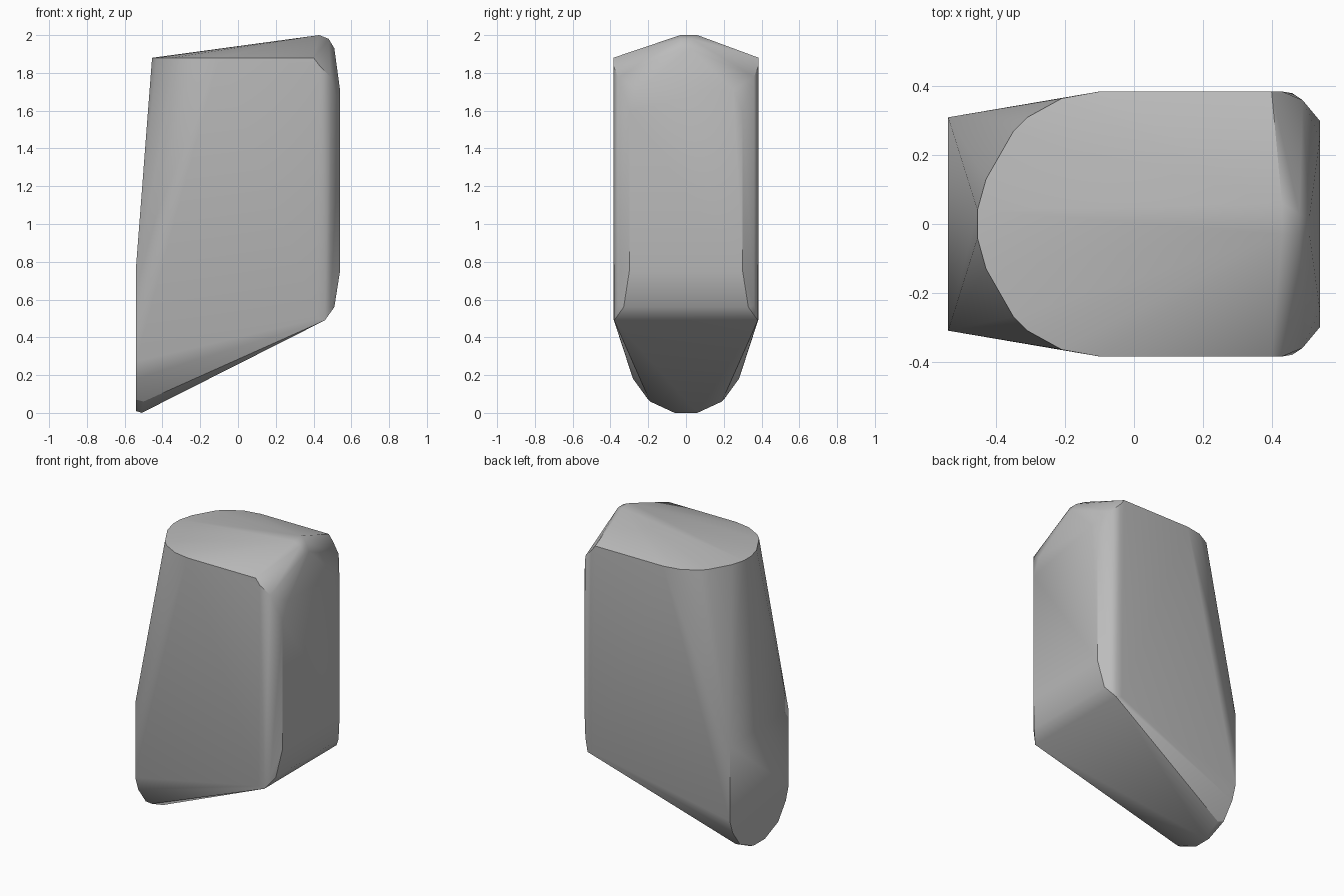
import bpy
import bmesh
import math

default_cube = bpy.data.objects.get("Cube")
if default_cube:
    bpy.data.objects.remove(default_cube, do_unlink=True)


def make_material(name, value):
    """One flat grey material."""
    material = bpy.data.materials.new(name)
    material.use_nodes = True
    colour = (value, value, value, 1.0)
    material.diffuse_color = colour
    material.node_tree.nodes["Principled BSDF"].inputs["Base Color"].default_value = colour
    return material


def mirrored(points):
    """Repeat every point on both sides of the centre plane."""
    return [(x, side * y, z) for x, y, z in points for side in (-1, 1)]


def convex_object(name, points, material, smooth_angle):
    """Wrap the points in a tight convex skin with soft shallow edges."""
    mesh = bpy.data.meshes.new(name)
    bm = bmesh.new()
    for point in points:
        bm.verts.new(point)
    hull = bmesh.ops.convex_hull(bm, input=bm.verts[:])
    loose = {item for item in hull["geom_interior"] + hull["geom_unused"]
             if isinstance(item, bmesh.types.BMVert)}
    bmesh.ops.delete(bm, geom=list(loose), context="VERTS")
    bmesh.ops.dissolve_limit(bm, angle_limit=math.radians(0.5),
                             verts=bm.verts[:], edges=bm.edges[:])
    bmesh.ops.recalc_face_normals(bm, faces=bm.faces[:])
    bm.to_mesh(mesh)
    bm.free()
    mesh.materials.append(material)
    body = bpy.data.objects.new(name, mesh)
    bpy.context.collection.objects.link(body)
    bpy.ops.object.select_all(action="DESELECT")
    bpy.context.view_layer.objects.active = body
    body.select_set(True)
    bpy.ops.object.shade_smooth_by_angle(angle=math.radians(smooth_angle))
    return body


# Flat end with a rounded lower outline: (y, z) half profile
low_end_profile = [(.31, .77), (.31, .27), (.28, .18), (.2, .07), (.06, .01)]
low_end = [(-.54, y, z) for y, z in low_end_profile]

# Keel line of the sloping underside
keel = [(-.51, .06, 0), (-.5, .19, .06)]

# Rounded rim of the top: (x, y) half outline at one height
rim_height = 1.88
rim_outline = [(-.455, .04), (-.43, .13), (-.35, .27), (-.31, .31),
               (-.21, .365), (-.1, .385), (.4, .385)]
rim = [(x, y, rim_height) for x, y in rim_outline]

# Upright end: flat panel, then rounded vertical corners
panel = [(.54, .3, .75), (.54, .3, 1.6), (.54, .25, 1.71)]
corners = [(.49, .36, .57), (.49, .36, 1.78),
           (.42, .385, .5), (.43, .385, 1.84),
           (.51, .33, .56), (.46, .38, .49)]

# Small crest at the highest point, slightly off centre
crest = [(.43, -.03, 2), (.43, .06, 2), (.48, -.03, 1.98), (.48, .03, 1.98),
         (.51, -.03, 1.93), (.51, .02, 1.93)]

stone_grey = make_material("stone grey", .5)
convex_object("block", mirrored(low_end + keel + rim + panel + corners) + crest,
              stone_grey, 30)
